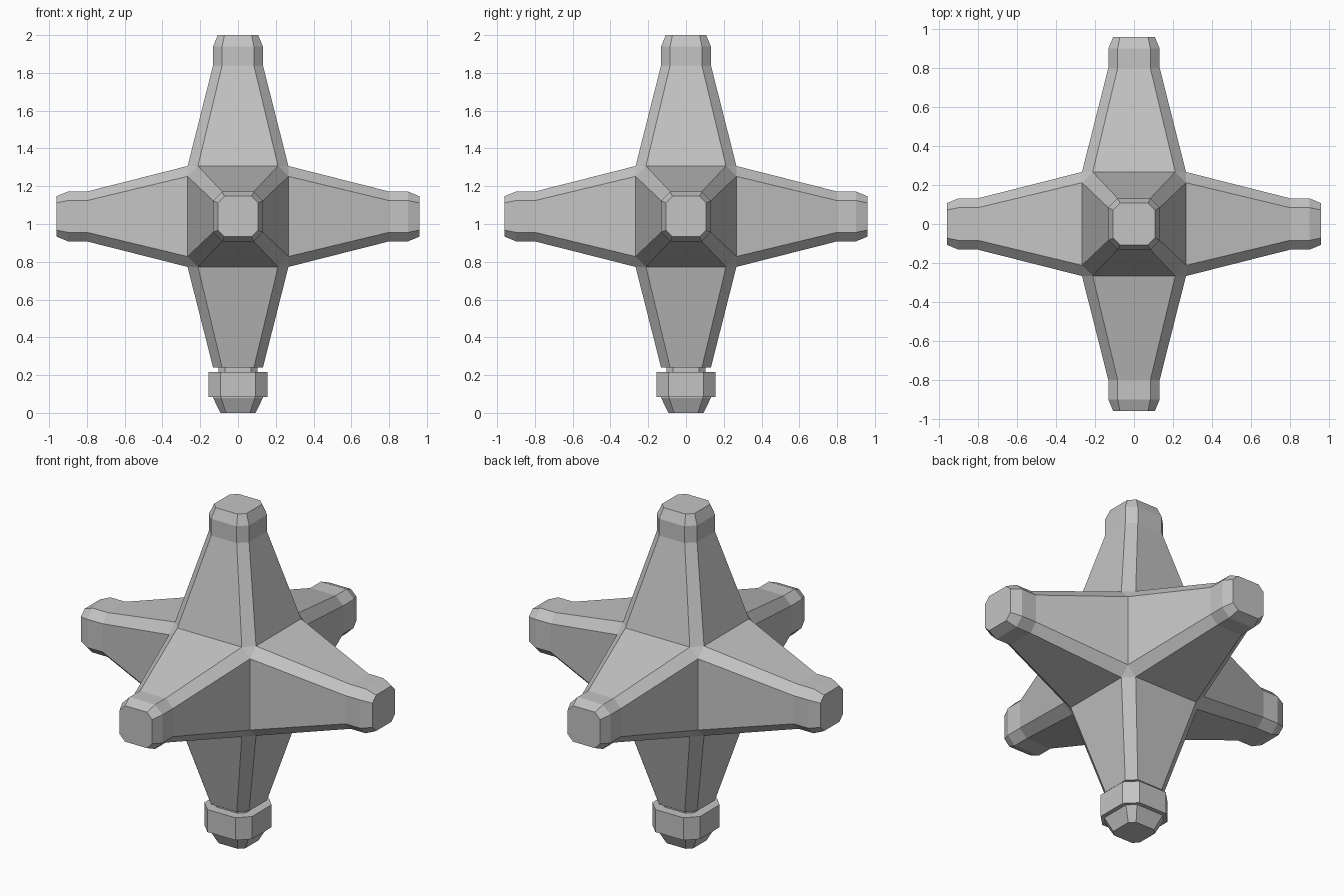
import bpy, bmesh
from mathutils import Vector

if "Cube" in bpy.data.objects:
    bpy.data.objects.remove(bpy.data.objects["Cube"], do_unlink=True)

CENTRE = Vector((0, 0, 1.04))

grey = bpy.data.materials.new("grey")
grey.use_nodes = True
colour = (0.55, 0.55, 0.55, 1)
grey.diffuse_color = colour
grey.node_tree.nodes["Principled BSDF"].inputs["Base Color"].default_value = colour


def loft(bm, direction, rings, cap_start=True):
    """Chamfered-square rings (distance, half width, half flat) along a direction."""
    turn = Vector((0, 0, 1)).rotation_difference(Vector(direction))
    loops = []
    for d, w, f in rings:
        outline = [(w, -f), (w, f), (f, w), (-f, w), (-w, f), (-w, -f), (-f, -w), (f, -w)]
        loops.append([bm.verts.new(turn @ Vector((x, y, d))) for x, y in outline])
    for a, b in zip(loops, loops[1:]):
        for i in range(8):
            j = (i + 1) % 8
            bm.faces.new((a[i], a[j], b[j], b[i]))
    bm.faces.new(loops[-1])
    if cap_start:
        bm.faces.new(loops[0][::-1])


def finish(name, bm):
    bmesh.ops.recalc_face_normals(bm, faces=bm.faces)
    mesh = bpy.data.meshes.new(name)
    bm.to_mesh(mesh)
    bm.free()
    mesh.materials.append(grey)
    obj = bpy.data.objects.new(name, mesh)
    obj.location = CENTRE
    bpy.context.collection.objects.link(obj)


# Six-armed body: tapered arms joined along the edges of a central cube
taper = [(0.267, 0.267, 0.212), (0.80, 0.132, 0.084)]
tip = [(0.90, 0.132, 0.084), (0.96, 0.107, 0.072)]
body = bmesh.new()
for axis in [(1, 0, 0), (-1, 0, 0), (0, 1, 0), (0, -1, 0), (0, 0, 1)]:
    loft(body, axis, taper + tip, cap_start=False)
loft(body, (0, 0, -1), taper, cap_start=False)
bmesh.ops.remove_doubles(body, verts=body.verts, dist=0.001)
bmesh.ops.holes_fill(body, edges=[e for e in body.edges if e.is_boundary], sides=3)
finish("six_armed_body", body)

# Stacked fittings under the lower arm
fittings = {
    "neck": [(0.79, 0.103, 0.07), (0.83, 0.103, 0.07)],
    "collar": [(0.823, 0.157, 0.092), (0.957, 0.157, 0.092)],
    "foot": [(0.95, 0.132, 0.09), (0.96, 0.132, 0.09), (1.04, 0.093, 0.063)],
}
for name, rings in fittings.items():
    bm = bmesh.new()
    loft(bm, (0, 0, -1), rings)
    finish(name, bm)
